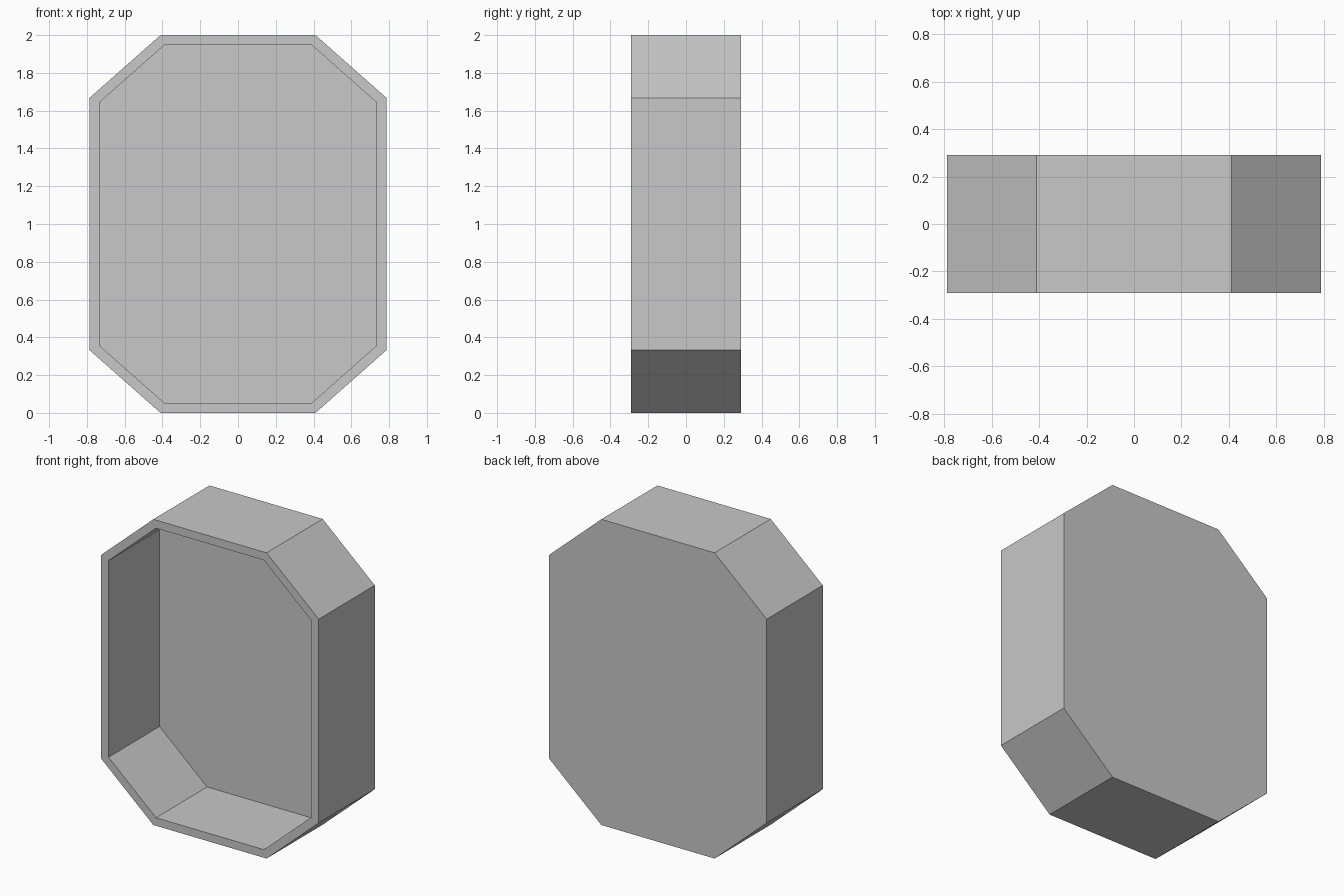
import bpy
import bmesh

cube = bpy.data.objects.get("Cube")
if cube:
    bpy.data.objects.remove(cube, do_unlink=True)

HALF_W, HALF_D, HEIGHT = 0.787, 0.29, 2.0
FLAT_X, CORNER_Z = 0.41, 0.333   # where the corner cuts start
WALL = 0.053

grey = bpy.data.materials.new("light_grey")
grey.use_nodes = True
colour = (0.58, 0.58, 0.58, 1)
grey.diffuse_color = colour
grey.node_tree.nodes["Principled BSDF"].inputs["Base Color"].default_value = colour

# Octagonal outline, running round the front plane
quarter = [(FLAT_X, 0), (HALF_W, CORNER_Z)]
right_side = quarter + [(x, HEIGHT - z) for x, z in reversed(quarter)]
outline = right_side + [(-x, z) for x, z in reversed(right_side)]

bm = bmesh.new()
front = bm.faces.new([bm.verts.new((x, -HALF_D, z)) for x, z in outline])

# Solid body: extrude the outline to the back
body = bmesh.ops.extrude_face_region(bm, geom=[front], use_keep_orig=True)
back_verts = [g for g in body["geom"] if isinstance(g, bmesh.types.BMVert)]
bmesh.ops.translate(bm, verts=back_verts, vec=(0, 2 * HALF_D, 0))
bmesh.ops.recalc_face_normals(bm, faces=bm.faces)

# Rim and recess: inset the front, then push it back
front = min(bm.faces, key=lambda f: f.calc_center_median().y)
bmesh.ops.inset_region(bm, faces=[front], thickness=WALL, use_even_offset=True)
recess = bmesh.ops.extrude_discrete_faces(bm, faces=[front])["faces"][0]
bmesh.ops.translate(bm, verts=recess.verts, vec=(0, 2 * HALF_D - WALL, 0))
bmesh.ops.recalc_face_normals(bm, faces=bm.faces)

mesh = bpy.data.meshes.new("octagonal_tray")
bm.to_mesh(mesh)
bm.free()
mesh.materials.append(grey)
tray = bpy.data.objects.new("octagonal_tray", mesh)
bpy.context.collection.objects.link(tray)
